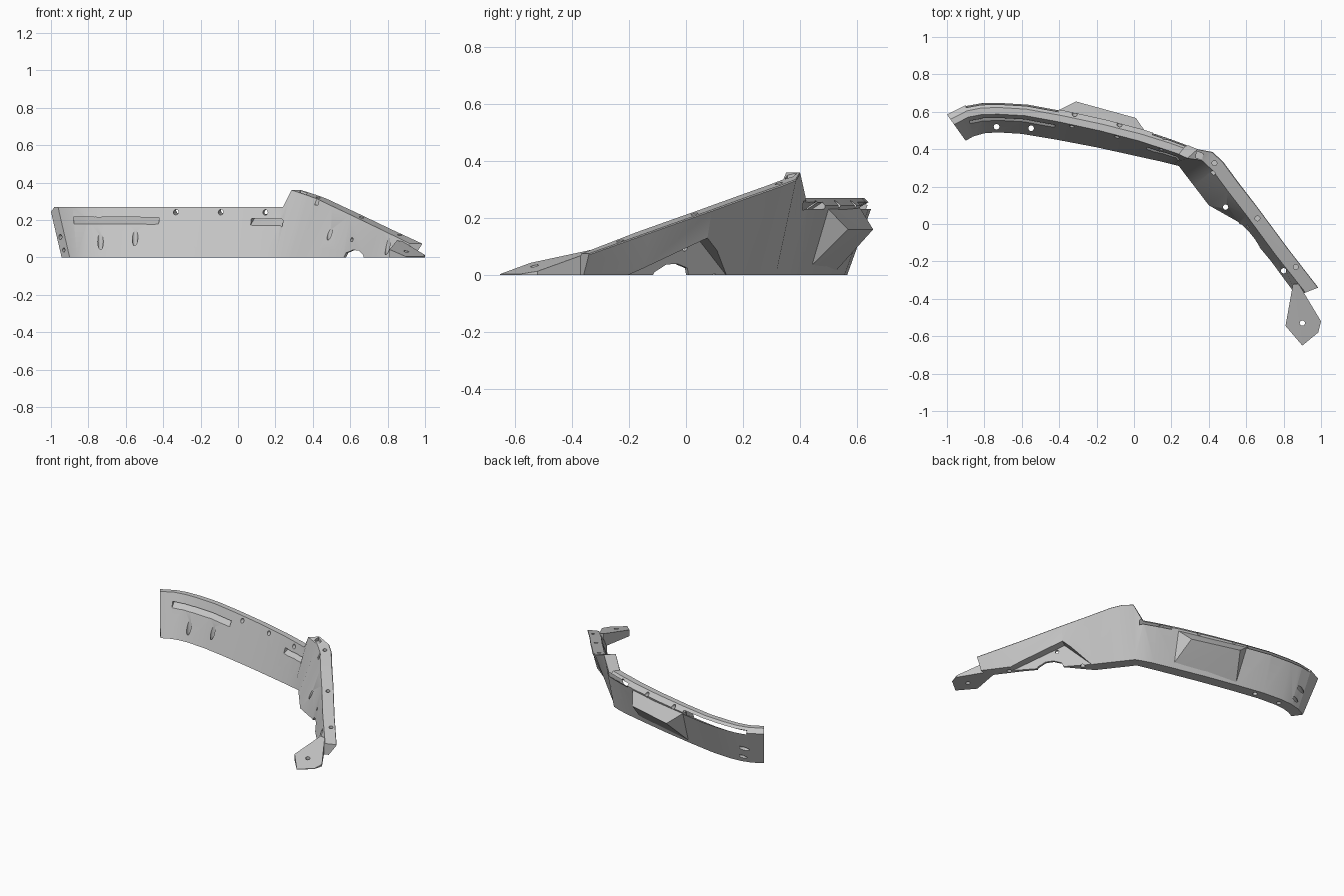
import bpy, bmesh, math
from mathutils import Vector

cube = bpy.data.objects.get("Cube")
if cube:
    bpy.data.objects.remove(cube)

grey = bpy.data.materials.new("light_grey")
grey.use_nodes = True
COLOUR = (0.56, 0.56, 0.56, 1)
grey.diffuse_color = COLOUR
grey.node_tree.nodes["Principled BSDF"].inputs["Base Color"].default_value = COLOUR

# Plan of the guard: inner bottom x, y, outer top x, y and height
STATIONS = [
    (-.90, .445, -1.0, .585, .27), (-.86, .468, -.90, .635, .27),
    (-.80, .485, -.82, .65, .27), (-.73, .49, -.72, .652, .27),
    (-.60, .482, -.57, .643, .27), (-.42, .452, -.38, .608, .27),
    (-.20, .41, -.16, .56, .27), (0, .366, .05, .505, .27),
    (.14, .335, .20, .455, .27), (.20, .32, .28, .425, .27),
    (.24, .31, .34, .40, .36), (.27, .27, .42, .385, .335),
    (.32, .205, .475, .335, .315), (.40, .10, .56, .22, .275),
    (.556, .012, .66, .09, .228), (.73, -.195, .82, -.127, .151),
    (.87, -.385, .985, -.34, .075)]
PANEL_END = 9
ARM_END = Vector((.98, -.34, 0))
ALONG = Vector((-.6, .8, 0))
INWARD = Vector((-.8, -.6, 0))


def finish(name, bm):
    bmesh.ops.recalc_face_normals(bm, faces=bm.faces)
    mesh = bpy.data.meshes.new(name)
    bm.to_mesh(mesh)
    bm.free()
    obj = bpy.data.objects.new(name, mesh)
    bpy.context.collection.objects.link(obj)
    mesh.materials.append(grey)
    return obj


def loft(name, rings):
    bm = bmesh.new()
    rows = [[bm.verts.new(p) for p in ring] for ring in rings]
    n = len(rows[0])
    for a, b in zip(rows, rows[1:]):
        for i in range(n):
            j = (i + 1) % n
            bm.faces.new((a[i], a[j], b[j], b[i]))
    bm.faces.new(rows[0])
    bm.faces.new(rows[-1])
    return finish(name, bm)


def hull(name, points):
    bm = bmesh.new()
    for p in points:
        bm.verts.new(p)
    res = bmesh.ops.convex_hull(bm, input=bm.verts)
    loose = [g for g in set(res["geom_interior"] + res["geom_unused"])
             if isinstance(g, bmesh.types.BMVert)]
    bmesh.ops.delete(bm, geom=loose, context="VERTS")
    return finish(name, bm)


def drill(point, direction, radius, length):
    bm = bmesh.new()
    bmesh.ops.create_cone(bm, cap_ends=True, segments=20, radius1=radius,
                          radius2=radius, depth=length)
    obj = finish("drill_cutter", bm)
    obj.location = point
    obj.rotation_euler = Vector(direction).to_track_quat("Z", "Y").to_euler()
    return obj


def carve(obj, cutters):
    for c in cutters:
        c.hide_render = True
        mod = obj.modifiers.new("cut", "BOOLEAN")
        mod.operation, mod.solver, mod.object = "DIFFERENCE", "EXACT", c
    bpy.context.view_layer.update()
    graph = bpy.context.evaluated_depsgraph_get()
    mesh = bpy.data.meshes.new_from_object(obj.evaluated_get(graph))
    obj.modifiers.clear()
    obj.data = mesh


def station(u):
    i = min(int(u), len(STATIONS) - 2)
    return [a + (b - a) * (u - i) for a, b in zip(STATIONS[i], STATIONS[i + 1])]


def spot(st, f, z):
    px, py, qx, qy, _ = st
    return Vector((px + (qx - px) * f, py + (qy - py) * f, z))


def wall_ring(i, st):
    wide = math.hypot(st[2] - st[0], st[3] - st[1])
    h = st[4]
    panel = i <= PANEL_END
    foot_width, top_width = (.074, .065) if panel else (.073, .073)
    bevel, drop = (.82, .026) if panel else (.98, .004)
    return [spot(st, 0, 0), spot(st, 1 - top_width / wide, h), spot(st, bevel, h),
            spot(st, 1, h - drop), spot(st, foot_width / wide, 0)]


def slot(u0, u1):
    section = [(.2, .16), (1.25, .257), (1.25, .285), (.2, .19)]
    steps = 12
    return loft("slot_cutter", [[spot(station(u0 + (u1 - u0) * k / steps), f, z)
                                 for f, z in section] for k in range(steps + 1)])


def arm_point(s, depth, z):
    p = ARM_END + ALONG * s + INWARD * depth
    return Vector((p.x, p.y, z))


# Leaning wall: curved panel, raised corner and descending arm
guard = loft("curved_guard", [wall_ring(i, s) for i, s in enumerate(STATIONS)])

# Wedge-shaped bulge on the back of the panel
bulge = hull("rear_bulge", [
    (-.31, .655, .16), (.01, .567, .16), (-.42, .60, .25), (.07, .48, .25),
    (-.39, .52, .01), (.05, .415, .01), (-.40, .57, .25), (.03, .46, .25)])

# Sloping solid foot at the arm's end
outline = [(.88, -.32), (.91, -.39), (1, -.52), (.985, -.58), (.9, -.65),
           (.81, -.545), (.85, -.32)]
foot_points = []
for x, y in outline:
    s = (Vector((x, y, 0)) - ARM_END).dot(ALONG)
    foot_points += [(x, y, max(.004, .062 + .31 * s)), (x, y, 0)]
foot = hull("foot_plate", foot_points)

# Long slots and panel holes
cutters = [slot(1, 4.89), slot(7.35, 9.4)]
panel_holes = [drill((x, y, .243), (.22, .97, .1), .014, .3)
               for x, y in ((-.33, .53), (-.09, .475), (.15, .415))]
cutters += panel_holes
cutters += [drill((x, y, .1), (0, 0, 1), .015, .24)
            for x, y in ((-.735, .52), (-.55, .512))]
cutters += [drill(p, (.79, .61, 0), r, .3)
            for p, r in (((-.95, .515, .11), .014), ((-.93, .49, .04), .011))]

# Arm holes: through ones on the inner side, blind ones in the top
cutters += [drill((x, y, .05), (0, 0, 1), .014, .3) for x, y in ((.49, .09), (.80, -.25))]
cutters += [drill((x, y, z), (0, 0, 1), .013, .05)
            for x, y, z in ((.43, .325, .325), (.42, .27, .305),
                            (.66, .03, .212), (.865, -.23, .122))]

# Triangular pocket in the arm's outer side, with an arch and a hole in its web
pocket = []
for s, z in ((.15, -.02), (.535, .13), (.72, -.02)):
    lean = .26 * (.075 + .285 * s - z)
    pocket += [arm_point(s, -.1, z), arm_point(s, lean + .055, z)]
cutters.append(hull("pocket_cutter", pocket))
cutters.append(hull("arch_cutter", [
    arm_point(s, d, z) for d in (-.1, .3)
    for s, z in ((.35, -.02), (.36, .01), (.41, .037), (.46, .04), (.51, .025), (.53, -.02))]))
cutters.append(drill(arm_point(.485, .08, .095), INWARD, .011, .4))

# Small notch in the raised corner
cutters.append(hull("notch_cutter", [
    (x, y, z) for x, y in ((.335, .39), (.37, .375), (.365, .345), (.33, .355))
    for z in (.335, .40)]))

carve(guard, cutters)
carve(bulge, panel_holes)
foot_hole = drill((.90, -.53, .03), (0, 0, 1), .014, .3)
carve(foot, [foot_hole])
for c in cutters + [foot_hole]:
    bpy.data.objects.remove(c)

# Smooth curves with crisp edges
bpy.ops.object.select_all(action="DESELECT")
for obj in (guard, bulge, foot):
    obj.select_set(True)
bpy.context.view_layer.objects.active = guard
bpy.ops.object.shade_smooth_by_angle(angle=math.radians(25))
